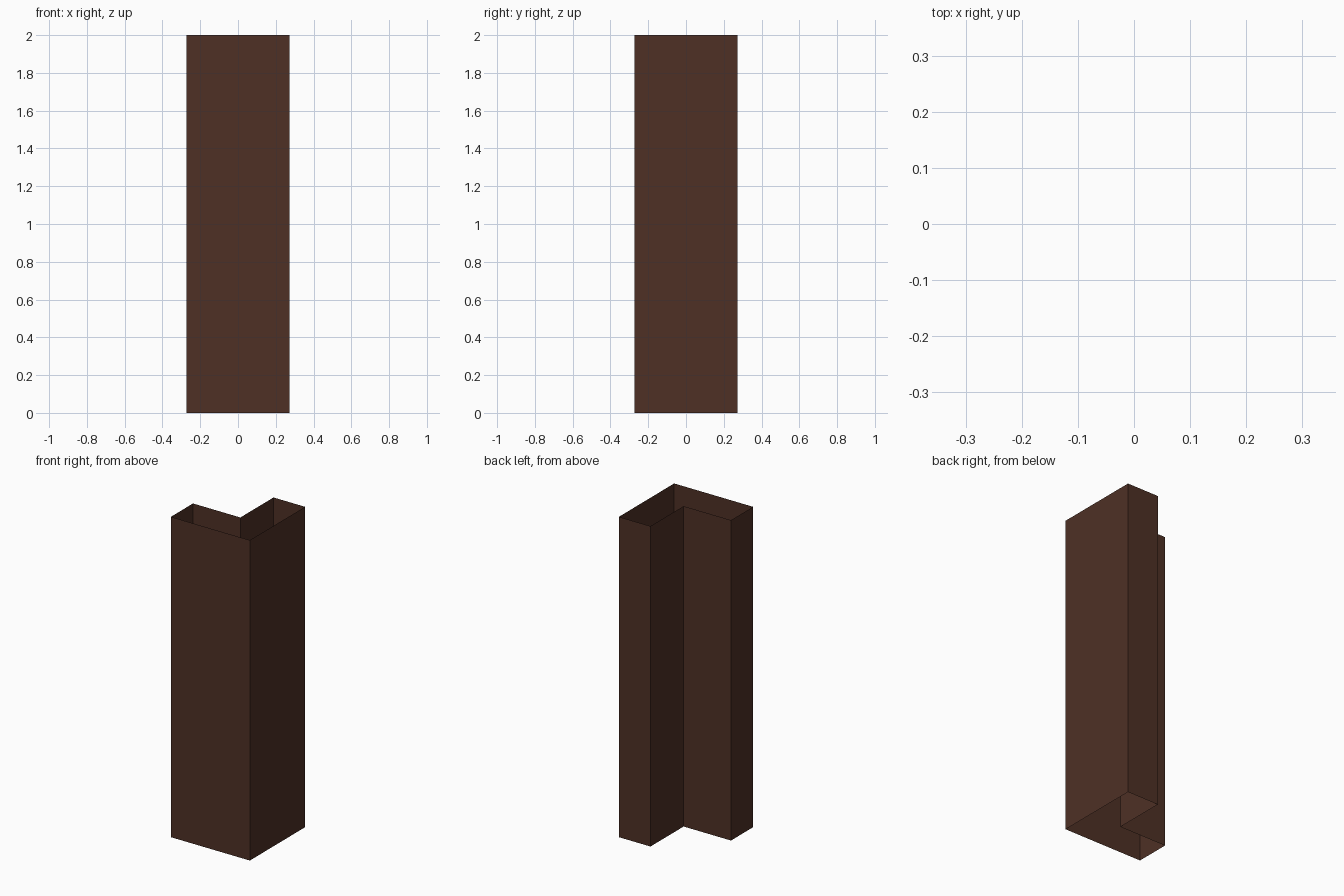
import bpy, bmesh

if "Cube" in bpy.data.objects:
    bpy.data.objects.remove(bpy.data.objects["Cube"])

W = 0.2727   # half width of the column
N = 0.0545   # notch corner offset
H = 2.0      # height

# Flat dark brown
mat = bpy.data.materials.new("dark brown")
mat.diffuse_color = (0.0763, 0.0296, 0.0185, 1.0)
mat.use_nodes = True
mat.node_tree.nodes["Principled BSDF"].inputs["Base Color"].default_value = mat.diffuse_color

# L-shaped outline, counter-clockwise from above, notch at back left
outline = [(-W, -W), (W, -W), (W, W), (N, W), (N, -N), (-W, -N)]

# Open-ended thin walls raised from the outline
bm = bmesh.new()
low = [bm.verts.new((x, y, 0)) for x, y in outline]
top = [bm.verts.new((x, y, H)) for x, y in outline]
for i in range(len(outline)):
    j = (i + 1) % len(outline)
    bm.faces.new((low[i], low[j], top[j], top[i]))

mesh = bpy.data.meshes.new("corner_wall_shell")
bm.to_mesh(mesh)
bm.free()
mesh.materials.append(mat)
obj = bpy.data.objects.new("corner_wall_shell", mesh)
bpy.context.collection.objects.link(obj)
